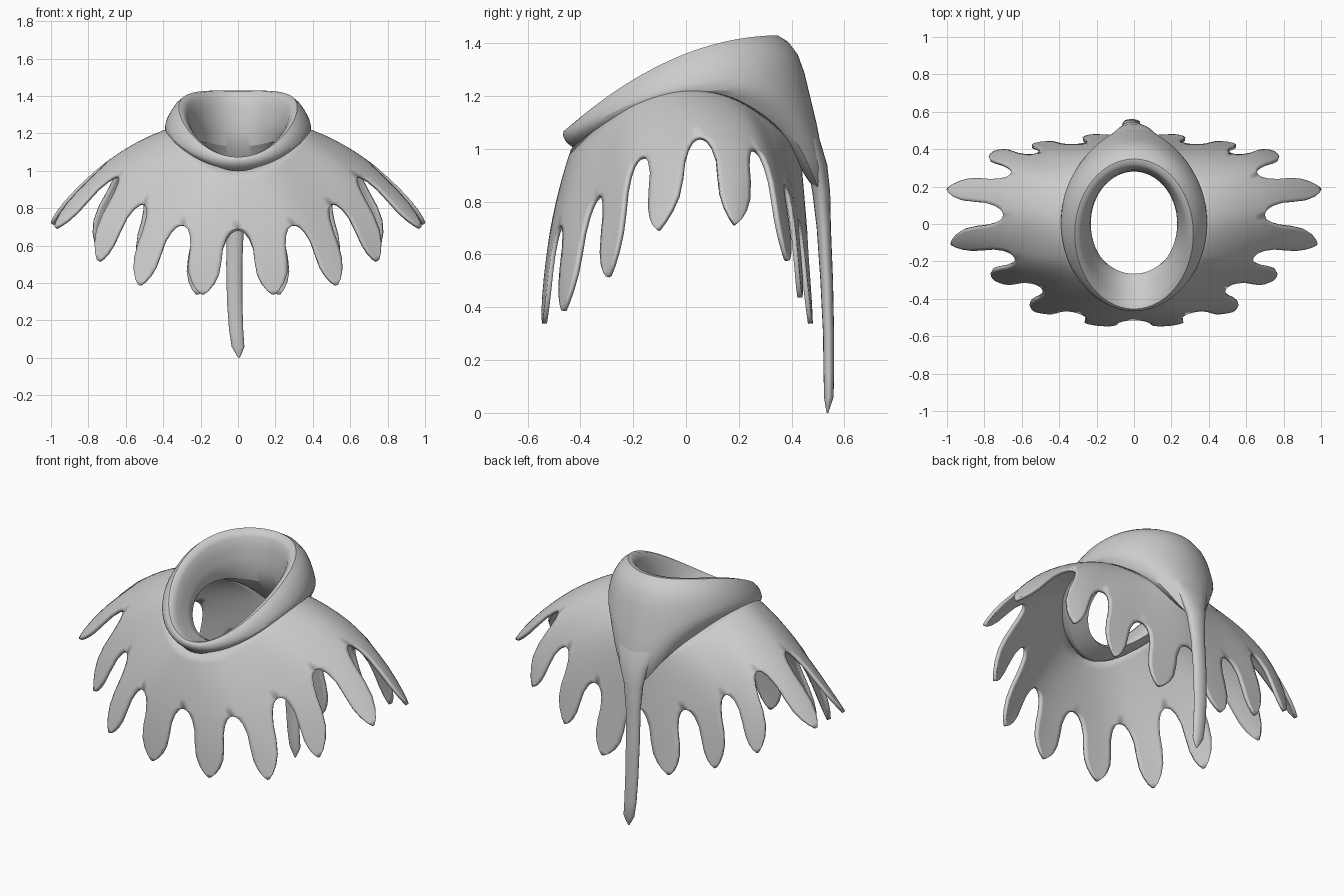
import bpy, bmesh, math
from math import sin, cos, pi, exp
from mathutils import Vector

cube = bpy.data.objects.get("Cube")
if cube:
    bpy.data.objects.remove(cube, do_unlink=True)

cloth = bpy.data.materials.new("grey cloth")
cloth.use_nodes = True
colour = (0.6, 0.6, 0.6, 1)
cloth.diffuse_color = colour
cloth.node_tree.nodes["Principled BSDF"].inputs["Base Color"].default_value = colour


def finish(name, bm, fix_normals):
    bmesh.ops.remove_doubles(bm, verts=bm.verts, dist=0.0005)
    if fix_normals:
        bmesh.ops.recalc_face_normals(bm, faces=bm.faces)
    mesh = bpy.data.meshes.new(name)
    bm.to_mesh(mesh)
    bm.free()
    mesh.materials.append(cloth)
    obj = bpy.data.objects.new(name, mesh)
    bpy.context.collection.objects.link(obj)
    bpy.ops.object.select_all(action='DESELECT')
    obj.select_set(True)
    bpy.context.view_layer.objects.active = obj
    bpy.ops.object.shade_smooth_by_angle(angle=math.radians(50))
    return obj


def skin(bm, rows, wrap):
    """Join successive rows of points with quads."""
    grid = [[bm.verts.new(p) for p in row] for row in rows]
    n = len(rows[0])
    for top, low in zip(grid, grid[1:]):
        for i in range(n if wrap else n - 1):
            j = (i + 1) % n
            bm.faces.new((top[i], low[i], low[j], top[j]))
    return grid


def ring_point(t, a, yf, yb, zf, zs, zb):
    """Tilted oval; t = 0 at the front, zf/zs/zb are front/side/back heights."""
    c = cos(t)
    z = zs + (zb - zf) / 2 * -c + ((zf + zb) / 2 - zs) * c * c
    return Vector((a * sin(t), (yf + yb) / 2 - (yb - yf) / 2 * c, z))


def loop_sample(points, u):
    """Closed Catmull-Rom curve."""
    i = math.floor(u)
    f = u - i
    p, q, r, s = (points[(i + k) % len(points)] for k in (-1, 0, 1, 2))
    return 0.5 * (2 * q + (r - p) * f + (2 * p - 5 * q + 4 * r - s) * f * f
                  + (3 * q - p - 3 * r + s) * f ** 3)


def flip(p):
    return Vector((-p.x, p.y, p.z))


# Cape: left half of the finger tips and of the notches between them
tips = [Vector(p) for p in (
    (.19, -.545, .34), (.53, -.47, .39), (.75, -.30, .52), (.98, -.11, .70),
    (1.0, .19, .72), (.75, .39, .58), (.50, .44, .44), (.22, .48, .34))]
notches = [Vector(p) for p in (
    (0, -.515, .69), (.295, -.48, .71), (.50, -.34, .82), (.64, -.18, .97),
    (.70, .05, 1.05), (.66, .27, 1.0), (.52, .38, .86), (.29, .43, .73), (0, .46, .68))]
tips += [flip(p) for p in reversed(tips)]
notches += [flip(p) for p in reversed(notches[1:-1])]


def cape_point(u, v):
    neck = ring_point(u * pi / 8, .345, -.435, .43, 1.0, 1.235, 1.02)
    notch = loop_sample(notches, u)
    tip = loop_sample(tips, u - 0.5)
    return (neck * (v - 1) * (v - 2) / 2 + notch * v * (2 - v)
            + tip * v * (v - 1) / 2)


# Half width of each strip at each depth: full in the body, leaf shaped below
outline = [(v / 6, .5) for v in range(7)]
outline += [(1.015, .43), (1.05, .375), (1.14, .31), (1.3, .26), (1.5, .25),
            (1.7, .225), (1.84, .165), (1.94, .09), (2, .02)]
bm = bmesh.new()
for k in range(16):
    skin(bm, [[cape_point(k + .5 + w * s / 4, v) for s in range(-4, 5)]
              for v, w in outline], False)
cape = finish("fringed_cape", bm, False)
solid = cape.modifiers.new("thickness", 'SOLIDIFY')
solid.thickness = 0.018
solid.offset = -1

# Cowl: a rolled collar with a hood point hanging at the back
# half width, front y, back y, front z, side z, back z, drop of the hood point
cowl_rings = [
    (.36, -.41, .41, .95, 1.175, .98, 0),
    (.215, -.215, .27, 1.0, 1.12, 1.13, 0),
    (.24, -.33, .285, 1.03, 1.21, 1.28, 0),
    (.275, -.42, .295, 1.065, 1.32, 1.41, 0),
    (.315, -.46, .34, 1.08, 1.355, 1.45, 0),
    (.37, -.47, .435, 1.055, 1.295, 1.37, 0),
    (.395, -.46, .455, 1.03, 1.24, 1.26, .05),
    (.39, -.44, .49, 1.01, 1.21, 1.15, .18),
    (.355, -.40, .465, .99, 1.195, 1.05, .3)]


def cowl_point(t, ring):
    p = ring_point(t, *ring[:6])
    point = exp(-((t - pi) / .46) ** 2)
    p.z -= ring[6] * point
    p.y += ring[6] * .22 * point
    return p


bm = bmesh.new()
rows = [[cowl_point(i * pi / 28, r) for i in range(56)] for r in cowl_rings]
skin(bm, rows + rows[:1], True)
cowl = finish("cowl_hood", bm, True)
sub = cowl.modifiers.new("smooth", 'SUBSURF')
sub.levels = sub.render_levels = 1

# Tail: long tapering tube under the hood point
# x, y, z, half width, half depth
tail_rings = [
    (0, .43, 1.16, .13, .03), (0, .47, 1.04, .125, .035),
    (0, .497, .94, .09, .038), (-.01, .512, .84, .06, .034),
    (-.015, .522, .7, .046, .027), (-.02, .533, .5, .043, .024),
    (-.018, .54, .3, .041, .021), (-.01, .541, .15, .038, .02),
    (0, .541, .06, .034, .018), (.003, .538, .03, .02, .011), (.005, .536, 0, .003, .003)]
bm = bmesh.new()
grid = skin(bm, [[(x + a * cos(i * pi / 8), y + b * sin(i * pi / 8), z)
                  for i in range(16)] for x, y, z, a, b in tail_rings], True)
bm.faces.new(grid[0])
bm.faces.new(grid[-1])
finish("hood_tail", bm, True)
